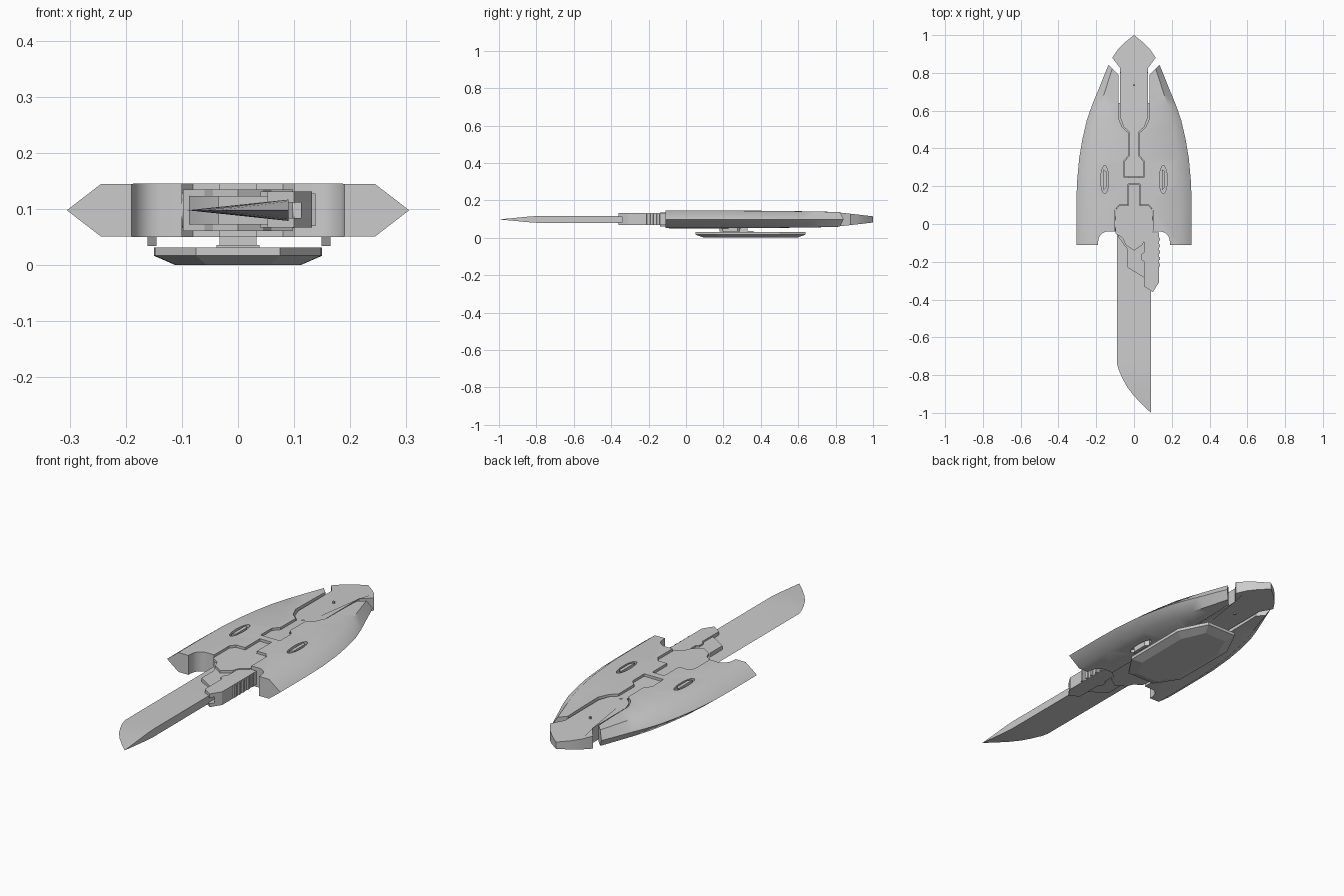
import bpy, bmesh, math

if "Cube" in bpy.data.objects:
    bpy.data.objects.remove(bpy.data.objects["Cube"])

grey = bpy.data.materials.new("plain grey")
grey.diffuse_color = (0.6, 0.6, 0.6, 1)
grey.use_nodes = True
grey.node_tree.nodes["Principled BSDF"].inputs["Base Color"].default_value = grey.diffuse_color
MID = 0.098


def finish(name, bm, angle=30):
    bmesh.ops.recalc_face_normals(bm, faces=bm.faces)
    me = bpy.data.meshes.new(name)
    bm.to_mesh(me)
    bm.free()
    me.materials.append(grey)
    ob = bpy.data.objects.new(name, me)
    bpy.context.collection.objects.link(ob)
    smooth(ob, angle)
    return ob


def smooth(ob, angle):
    bpy.ops.object.select_all(action='DESELECT')
    ob.select_set(True)
    bpy.context.view_layer.objects.active = ob
    bpy.ops.object.shade_smooth_by_angle(angle=math.radians(angle))


def mirrored(half):
    """Close a right-hand half profile with its mirror image."""
    return half + [(-x, y) for x, y in reversed(half) if abs(x) > 1e-5]


def prism(name, pts, z0, z1, shape=None):
    """Extrude a plan outline; shape(v) may adjust each vertex."""
    bm = bmesh.new()
    base = bm.faces.new([bm.verts.new((x, y, z0)) for x, y in pts])
    r = bmesh.ops.extrude_face_region(bm, geom=[base])
    for v in r["geom"]:
        if isinstance(v, bmesh.types.BMVert):
            v.co.z = z1
    if shape:
        for v in bm.verts:
            shape(v.co)
    return finish(name, bm)


def loft(name, rings, angle=30):
    bm = bmesh.new()
    loops = [[bm.verts.new(p) for p in ring] for ring in rings]
    n = len(loops[0])
    for a, b in zip(loops, loops[1:]):
        for i in range(n):
            j = (i + 1) % n
            bm.faces.new((a[i], a[j], b[j], b[i]))
    bm.faces.new(loops[0])
    bm.faces.new(loops[-1])
    return finish(name, bm, angle)


def cut(ob, cutter):
    cutter.hide_render = True
    cutter.hide_set(True)
    m = ob.modifiers.new("cut", 'BOOLEAN')
    m.object = cutter
    m.solver = 'EXACT'
    bpy.context.view_layer.objects.active = ob
    bpy.ops.object.modifier_apply(modifier=m.name)
    bpy.data.objects.remove(cutter)


# Shield shell: bevelled hexagonal section lofted along y
rings = []
for y, w, h in [(-0.11, .305, .047), (.1, .305, .047), (.22, .302, .047), (.35, .29, .046),
                (.45, .273, .045), (.55, .25, .044), (.63, .222, .043), (.7, .193, .042),
                (.78, .161, .040), (.85, .132, .038)]:
    t = w * .8
    rings.append([(w, y, MID), (t, y, MID + h), (0, y, MID + h + .001), (-t, y, MID + h),
                  (-w, y, MID), (-t, y, MID - h), (0, y, MID - h - .001), (t, y, MID - h)])
shield = loft("shield", rings, 45)

# Openings: spear slot, grip slot and rounded rear notch
cut(shield, prism("spear_cutter", mirrored(
    [(.052, .247), (.052, .335), (.026, .365), (.026, .48), (.06, .51), (.083, .56),
     (.083, .79), (.2, .91), (.2, 1.1)]), -.1, .3))
cut(shield, prism("grip_cutter", mirrored(
    [(.032, .213), (.032, .1), (.08, .1), (.1, .075), (.1, -.2)]), -.1, .3))
arc = [(.14 + .05 * math.cos(a), -.095 + .055 * math.sin(a))
       for a in [math.radians(15 * i) for i in range(7)]]
cut(shield, prism("notch_cutter", mirrored([(.19, -.2)] + arc + [(0, -.04)]), -.1, .3))

# Oval sockets on both faces, each with a narrow insert
for s in (1, -1):
    for side, z in (("upper", MID + .047), ("lower", MID - .047)):
        def oval(rx, ry):
            return [(s * .155 + rx * math.cos(a), .235 + ry * math.sin(a))
                    for a in [math.tau * i / 20 for i in range(20)]]
        cut(shield, prism("socket_cutter", oval(.021, .074), z - .015, z + .015))
        prism(side + "_socket_insert", [(s * .155 + x, .235 + y) for x, y in
              [(-.006, -.055), (.010, -.04), (.010, .04), (-.006, .055)]], z - .017, z + .001
              if side == "upper" else z + .017)
smooth(shield, 45)


# Spear head and shaft filling the upper slot, thinning to the point
def thin_tip(co):
    k = max(0, min(1, (co.y - .82) / .18))
    co.z = MID + (co.z - MID) * (1 - .55 * k)


prism("spear", mirrored(
    [(0, .25), (.05, .25), (.05, .333), (.023, .362), (.023, .485), (.055, .515), (.073, .565),
     (.073, .825), (.115, .88), (.085, .925), (.05, .96), (0, 1.0)]), MID - .037, MID + .037,
      thin_tip)
for y in (.5, .735):
    prism("spear_pin", [(.006 * math.cos(i * math.tau / 8), y + .006 * math.sin(i * math.tau / 8))
                        for i in range(8)], MID - .039, MID + .039)

# Grip block filling the lower slot, ending in a V
prism("grip_block", mirrored(
    [(.03, .21), (.03, .098), (.078, .098), (.098, .073), (.098, -.05), (.06, -.075),
     (.045, -.11), (0, -.14)]), MID - .037, MID + .037)

# Rounded pivot hub seen inside the notch
loft("pivot_hub", [[(x, .0 + r * math.cos(a), MID + .8 * r * math.sin(a))
                    for a in [math.tau * i / 16 for i in range(16)]]
                   for x, r in [(-.153, .018), (-.12, .04), (.12, .04), (.153, .018)]])

# Single-edged blade: thin edge on the left, thick spine on the right
outline = [(.09, -.03), (.09, -1.0), (.045, -.957), (0, -.91), (-.035, -.865), (-.06, -.82),
           (-.08, -.775), (-.09, -.74), (-.09, -.03)]
bm = bmesh.new()
edge = [bm.verts.new((x, y, MID)) for x, y in outline[1:]]
spine_y = [-1.0, -.93, -.87, -.83, -.78, -.74, -.70, -.03]
ends = []
for sgn in (1, -1):
    row = [edge[0]]
    for y in spine_y[1:]:
        h = .019 * min(1, (y + 1.0) / .2)
        row.append(bm.verts.new((.09, y, MID + sgn * h)))
    for i in range(len(edge) - 1):
        f = [edge[i], edge[i + 1], row[i + 1]]
        bm.faces.new(f if i == 0 else f + [row[i]])
    ends.append(row)
up, lo = ends
for i in range(len(up) - 1):
    bm.faces.new([up[i], up[i + 1], lo[i + 1]] + ([lo[i]] if i else []))
bm.faces.new((edge[-1], up[-1], lo[-1]))
finish("blade", bm)

# Blade collar plate
prism("blade_collar", [(-.09, -.03), (-.085, -.065), (-.035, -.135), (-.035, -.23), (.055, -.285),
                       (.055, -.03)], MID - .025, MID + .025)

# Folding handle: two cheeks and a ribbed back wall around the blade spine
cheek = [(.055, .005), (.1, .005), (.1, -.045), (.132, -.045), (.132, -.31), (.1, -.36),
         (.053, -.33), (.053, -.2), (.04, -.19), (.04, -.16), (.053, -.15)]
prism("handle_upper_cheek", cheek, MID + .014, MID + .033)
prism("handle_lower_cheek", cheek, MID - .031, MID - .014)
prism("handle_back", [(.112, -.045), (.132, -.045), (.132, -.31), (.112, -.34)],
      MID - .03, MID + .03)
for i in range(5):
    y = -.07 - i * .034
    prism("handle_rib", [(.125, y), (.138, y - .004), (.138, y - .018), (.125, y - .022)],
          MID - .028, MID + .03)

# Small lower plate with bevelled underside, and its mounting post
plan = mirrored([(.075, .05), (.148, .16), (.15, .5), (.08, .64)])
rings = [[(x, y, .032) for x, y in plan], [(x, y, .017) for x, y in plan],
         [(x * .74, .345 + (y - .345) * .84, 0) for x, y in plan]]
loft("lower_plate", rings, 10)
prism("mount_post", mirrored([(.033, .23), (.033, .33)]), .03, .062)
prism("mount_base", mirrored([(.038, .2), (.038, .36)]), .03, .036)
